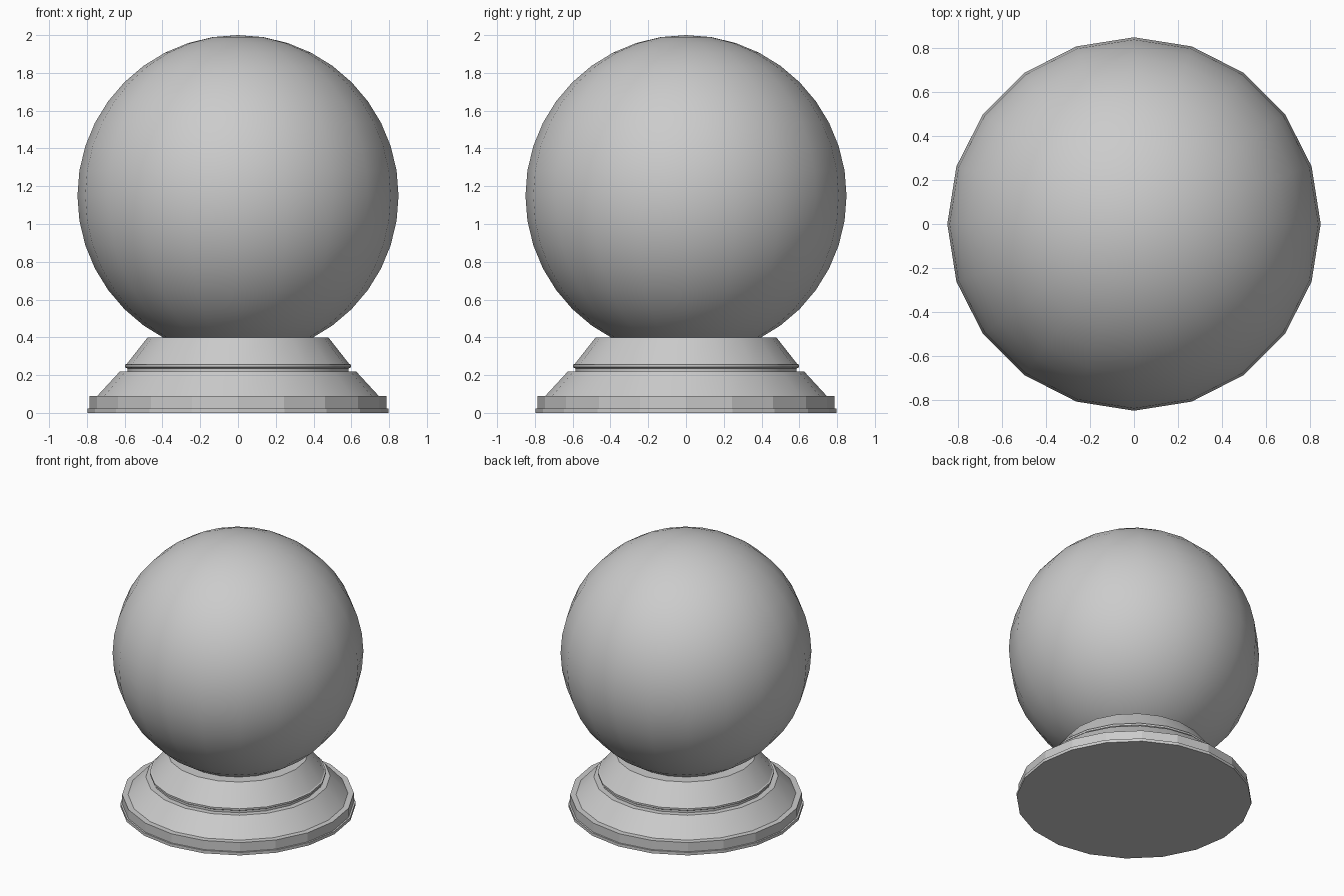
import bpy, bmesh
from math import cos, sin, tau, radians

if "Cube" in bpy.data.objects:
    bpy.data.objects.remove(bpy.data.objects["Cube"])

SIDES = 20

def lathe(name, profile, smooth_angle):
    """Spin a (radius, z) profile around z and cap both ends."""
    bm = bmesh.new()
    rings = [[bm.verts.new((r * cos(tau * i / SIDES), r * sin(tau * i / SIDES), z))
              for i in range(SIDES)] for r, z in profile]
    for a, b in zip(rings, rings[1:]):
        for i in range(SIDES):
            j = (i + 1) % SIDES
            bm.faces.new((a[i], a[j], b[j], b[i]))
    bm.faces.new(rings[0][::-1])
    bm.faces.new(rings[-1])
    bm.normal_update()
    mesh = bpy.data.meshes.new(name)
    bm.to_mesh(mesh)
    bm.free()
    obj = bpy.data.objects.new(name, mesh)
    bpy.context.collection.objects.link(obj)
    shade(obj, smooth_angle)
    return obj

def shade(obj, angle):
    bpy.ops.object.select_all(action='DESELECT')
    obj.select_set(True)
    bpy.context.view_layer.objects.active = obj
    bpy.ops.object.shade_smooth_by_angle(angle=radians(angle))

# Faceted foot with a thin bottom lip
lathe("foot_rim", [(0.797, 0), (0.797, 0.022), (0.785, 0.022),
                   (0.785, 0.09), (0.745, 0.09)], 15)

# Lower sloped tier
lathe("lower_tier", [(0.745, 0.09), (0.625, 0.22), (0.58, 0.22)], 30)

# Upper sloped tier with a narrow groove below its edge
lathe("upper_tier", [(0.585, 0.22), (0.585, 0.235), (0.598, 0.242),
                     (0.598, 0.256), (0.588, 0.26), (0.478, 0.40)], 30)

# Ball resting in the stand
bpy.ops.mesh.primitive_uv_sphere_add(segments=SIDES, ring_count=20, radius=0.85,
                                     location=(0, 0, 1.15))
ball = bpy.context.object
ball.name = "ball"
shade(ball, 40)
